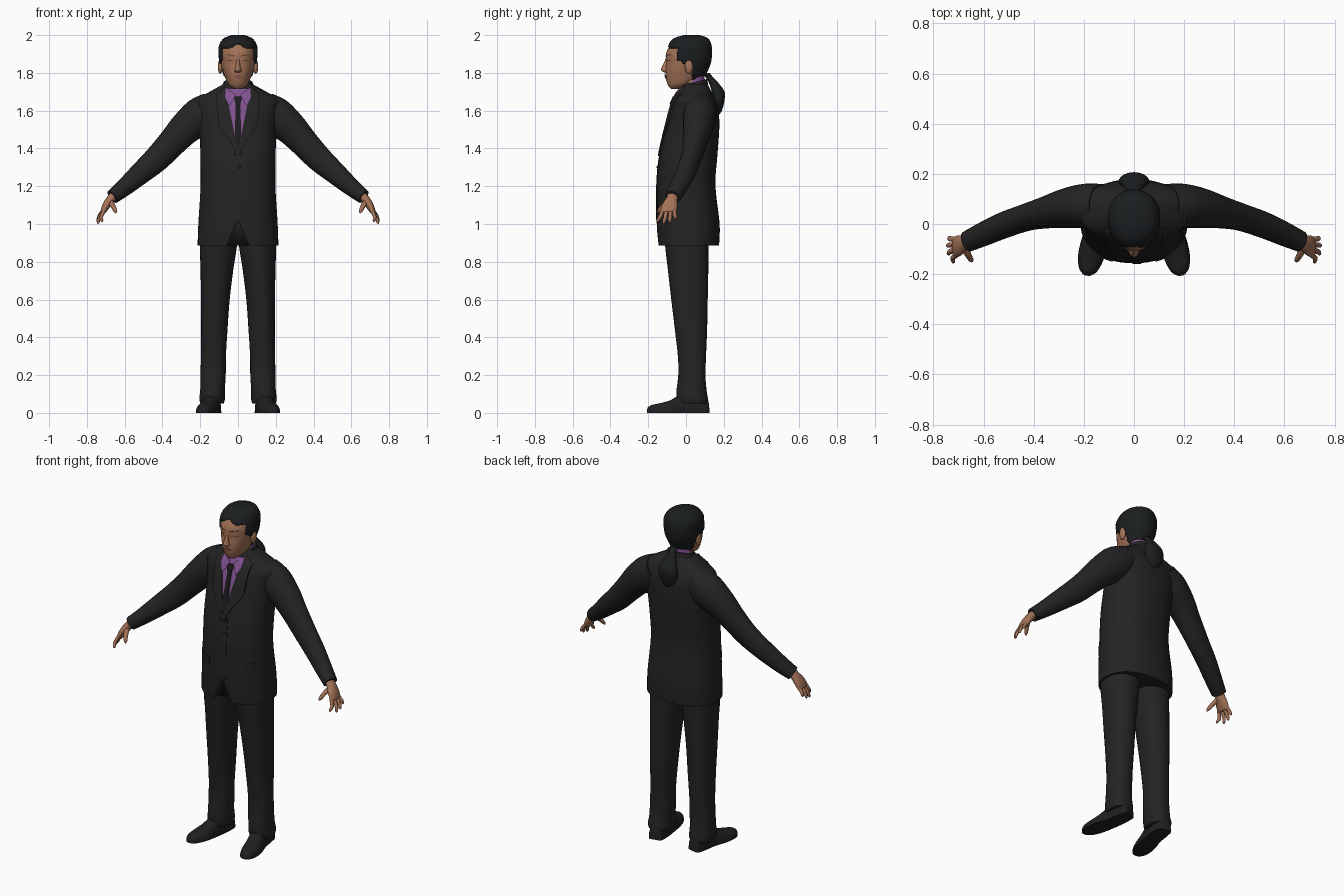
import bpy, bmesh, math
from mathutils import Vector

if "Cube" in bpy.data.objects:
    bpy.data.objects.remove(bpy.data.objects["Cube"])


def material(name, rgb):
    m = bpy.data.materials.new(name)
    m.diffuse_color = (*rgb, 1)
    m.use_nodes = True
    m.node_tree.nodes["Principled BSDF"].inputs["Base Color"].default_value = m.diffuse_color
    return m


SUIT = material("suit_black", (0.017, 0.017, 0.018))
TIE = material("tie_black", (0.011, 0.011, 0.012))
SHOE = material("shoe_black", (0.014, 0.014, 0.014))
HAIR = material("hair_black", (0.011, 0.013, 0.014))
SHIRT = material("shirt_purple", (0.22, 0.085, 0.28))
SKIN = material("skin_tan", (0.37, 0.17, 0.095))
LIP = material("lip_brown", (0.27, 0.105, 0.07))
BROW = material("brow_brown", (0.15, 0.07, 0.04))


def smooth_rows(rows, steps=5):
    """Catmull-Rom resampling of a short list of section tuples."""
    out = []
    for i in range(len(rows) - 1):
        a, b, c, d = (rows[max(i - 1, 0)], rows[i], rows[i + 1], rows[min(i + 2, len(rows) - 1)])
        for k in range(steps):
            t = k / steps
            out.append(tuple(0.5 * (2 * q + (r - p) * t + (2 * p - 5 * q + 4 * r - s) * t * t
                                    + (3 * q - p - 3 * r + s) * t ** 3) for p, q, r, s in zip(a, b, c, d)))
    return out + [tuple(rows[-1])]


def spow(v, e):
    return math.copysign(abs(v) ** e, v)


def finish(name, bm, mat, angle=45):
    bmesh.ops.recalc_face_normals(bm, faces=bm.faces)
    me = bpy.data.meshes.new(name)
    bm.to_mesh(me)
    bm.free()
    me.materials.append(mat)
    ob = bpy.data.objects.new(name, me)
    bpy.context.collection.objects.link(ob)
    bpy.ops.object.select_all(action='DESELECT')
    ob.select_set(True)
    bpy.context.view_layer.objects.active = ob
    bpy.ops.object.shade_smooth_by_angle(angle=math.radians(angle))
    return ob


def skin_rings(rings, caps=True):
    bm = bmesh.new()
    vs = [[bm.verts.new(p) for p in ring] for ring in rings]
    n = len(vs[0])
    for a, b in zip(vs, vs[1:]):
        for i in range(n):
            bm.faces.new((a[i], a[(i + 1) % n], b[(i + 1) % n], b[i]))
    if caps:
        bm.faces.new(vs[0])
        bm.faces.new(vs[-1])
    return bm


def stack(name, rows, mat, side=1, n=2.0, segs=40, tilt=0.0, keep=None):
    """Horizontal rings: (z, x centre, half width, y centre, front depth, back depth)."""
    rings = []
    for z, xc, rx, yc, f, b in smooth_rows(rows):
        ring = []
        for i in range(segs):
            a = 2 * math.pi * i / segs
            c, s = spow(math.cos(a), 2 / n), spow(math.sin(a), 2 / n)
            y = yc + s * (f if s < 0 else b)
            ring.append((side * (xc + rx * c), y, z + tilt * (y - 0.04)))
        rings.append(ring)
    bm = skin_rings(rings)
    if keep:
        drop = [f for f in bm.faces if not keep(f.calc_center_median())]
        bmesh.ops.delete(bm, geom=drop, context='FACES')
    return finish(name, bm, mat)


def tube(name, rows, mat, side=1, ref=(0, 1, 0), n=2.0, segs=20, floor=None):
    """Rings across a path: (x, y, z, radius across, radius along ref)."""
    rows = smooth_rows(rows)
    rings = []
    for i, r in enumerate(rows):
        p = Vector(r[:3])
        t = (Vector(rows[min(i + 1, len(rows) - 1)][:3]) - Vector(rows[max(i - 1, 0)][:3])).normalized()
        v = Vector(ref)
        v = (v - t * t.dot(v)).normalized()
        u = v.cross(t)
        ring = []
        for k in range(segs):
            a = 2 * math.pi * k / segs
            q = p + u * r[3] * spow(math.cos(a), 2 / n) + v * r[4] * spow(math.sin(a), 2 / n)
            ring.append((side * q.x, q.y, q.z if floor is None else max(q.z, floor)))
        rings.append(ring)
    return finish(name, skin_rings(rings), mat)


def front_y(rows, n, x, z):
    for a, b in zip(rows, rows[1:]):
        if a[0] <= z <= b[0]:
            t = (z - a[0]) / (b[0] - a[0])
            _, _, rx, yc, f, _ = (p + (q - p) * t for p, q in zip(a, b))
            return yc - f * (1 - min(abs(x) / rx, 0.985) ** n) ** (1 / n)
    return 0


def patch(name, corners, mat, rows, n, lift, side=1, res=10, thick=0.006):
    """Four (x, z) corners draped over the front of a ring stack."""
    dense = smooth_rows(rows)
    a, b, c, d = (Vector(p) for p in corners)
    bm = bmesh.new()
    g = []
    for i in range(res + 1):
        u = i / res
        line = []
        for j in range(res + 1):
            p = a.lerp(b, u).lerp(d.lerp(c, u), j / res)
            line.append((side * p.x, front_y(dense, n, p.x, p.y) - lift, p.y))
        g.append([bm.verts.new(p) for p in line])
    for i in range(res):
        for j in range(res):
            bm.faces.new((g[i][j], g[i + 1][j], g[i + 1][j + 1], g[i][j + 1]))
    back = bmesh.ops.extrude_face_region(bm, geom=bm.faces[:])
    bmesh.ops.translate(bm, verts=[v for v in back['geom'] if isinstance(v, bmesh.types.BMVert)], vec=(0, thick, 0))
    return finish(name, bm, mat)


def ball(name, loc, size, mat):
    bm = bmesh.new()
    bmesh.ops.create_uvsphere(bm, u_segments=16, v_segments=10, radius=1)
    for v in bm.verts:
        v.co = Vector(a * b + c for a, b, c in zip(v.co, size, loc))
    return finish(name, bm, mat)


# Jacket body
TORSO = [(0.885, 0, .214, .01, .158, .165), (1.0, 0, .210, .01, .165, .168), (1.2, 0, .198, 0, .155, .156),
         (1.35, 0, .199, .01, .152, .155), (1.5, 0, .203, .04, .15, .136), (1.6, 0, .215, .06, .145, .113),
         (1.655, 0, .222, .07, .135, .088), (1.70, 0, .15, .07, .112, .065), (1.747, 0, .066, .05, .06, .06)]
TN = 2.3
jacket = stack("jacket", TORSO, SUIT, n=TN, segs=56)

# Cutaway at the front hem
bm = bmesh.new()
tri = [[bm.verts.new((x, y, z)) for x, z in ((-.065, .87), (.065, .87), (0, 1.02))] for y in (-.25, -.1)]
for i in range(3):
    bm.faces.new((tri[0][i], tri[0][(i + 1) % 3], tri[1][(i + 1) % 3], tri[1][i]))
bm.faces.new(tri[0])
bm.faces.new(tri[1])
cutter = finish("hem_cutter", bm, SUIT)
cutter.hide_render = True
cutter.hide_set(True)
mod = jacket.modifiers.new("hem_opening", 'BOOLEAN')
mod.operation, mod.solver, mod.object = 'DIFFERENCE', 'EXACT', cutter

# Shirt front, tie and jacket details
patch("shirt_front", [(-.078, 1.715), (.078, 1.715), (.006, 1.37), (-.006, 1.37)], SHIRT, TORSO, TN, .003)
patch("tie_blade", [(-.012, 1.645), (.012, 1.645), (.02, 1.36), (-.02, 1.36)], TIE, TORSO, TN, .008)
patch("tie_knot", [(-.022, 1.675), (.022, 1.675), (.012, 1.635), (-.012, 1.635)], TIE, TORSO, TN, .014, thick=.009)
patch("front_overlap", [(-.008, 1.37), (.03, 1.37), (.03, 1.02), (-.004, 1.02)], SUIT, TORSO, TN, .003)
ball("jacket_button", (.008, -.15, 1.3), (.007, .006, .007), TIE)
for s, tag in ((1, "left"), (-1, "right")):
    patch("lapel_" + tag, [(.07, 1.73), (.115, 1.69), (.105, 1.53), (-.006, 1.36)], SUIT, TORSO, TN, .009, s, 14, .009)
    patch("collar_point_" + tag, [(.01, 1.683), (.066, 1.725), (.068, 1.67), (.045, 1.625)], SHIRT, TORSO, TN, .011, s)
    patch("pocket_flap_" + tag, [(.085, 1.125), (.18, 1.135), (.18, 1.1), (.085, 1.09)], SUIT, TORSO, TN, .005, s)

# Collars and neck
stack("jacket_collar", [(1.70, 0, .09, .055, .06, .065), (1.75, 0, .076, .05, .05, .062)], SUIT, tilt=.25)
stack("shirt_collar", [(1.70, 0, .072, .04, .078, .06), (1.762, 0, .064, .04, .068, .058)], SHIRT, tilt=.75)
stack("neck", [(1.62, 0, .062, .03, .055, .06), (1.72, 0, .058, .03, .057, .058), (1.82, 0, .062, .03, .06, .06)], SKIN)

# Head
HEAD = [(1.716, 0, .022, -.058, .022, .03), (1.735, 0, .047, -.035, .06, .06), (1.77, 0, .066, 0, .107, .08),
        (1.81, 0, .08, .01, .118, .095), (1.85, 0, .09, .02, .125, .1), (1.9, 0, .095, .025, .131, .1),
        (1.94, 0, .091, .03, .118, .092), (1.975, 0, .068, .03, .088, .075), (1.993, 0, .025, .03, .035, .03)]
stack("head", HEAD, SKIN, n=2.1, segs=48)


# Hair shell, trimmed along a hairline that drops behind the ears
def hairline(p):
    if p.y < -.045:
        return p.z > 1.942 + .012 * math.cos(p.x * 50)
    if p.y < .012:
        return p.z > 1.868 - (p.y + .045) * .5
    return p.z > (1.84 if p.y < .035 else 1.765)


hair = stack("hair", [(z + .007, x, rx + .009, yc, f + .008, b + .013) for z, x, rx, yc, f, b in HEAD],
             HAIR, n=2.1, segs=72, keep=hairline)
mod = hair.modifiers.new("hair_thickness", 'SOLIDIFY')
mod.thickness, mod.offset = .008, -1
stack("ponytail", [(1.575, 0, .008, .165, .006, .006), (1.60, 0, .034, .168, .02, .022), (1.65, 0, .06, .17, .03, .033),
                   (1.70, 0, .054, .168, .032, .036), (1.75, 0, .03, .145, .025, .024),
                   (1.775, 0, .02, .125, .02, .02), (1.80, 0, .026, .105, .02, .02)], HAIR, segs=24)

# Face
stack("nose", [(1.802, 0, .012, -.105, .008, .01), (1.812, 0, .02, -.105, .026, .01),
               (1.825, 0, .015, -.105, .026, .01), (1.86, 0, .009, -.1, .014, .01),
               (1.89, 0, .008, -.098, .005, .01)], SKIN, segs=20)
patch("upper_lip", [(-.008, 1.791), (.008, 1.791), (.026, 1.782), (-.026, 1.782)], LIP, HEAD, 2.1, .005)
patch("lower_lip", [(-.026, 1.781), (.026, 1.781), (.012, 1.77), (-.012, 1.77)], LIP, HEAD, 2.1, .004)
for s, tag in ((1, "left"), (-1, "right")):
    patch("eyelid_line_" + tag, [(.02, 1.866), (.053, 1.868), (.052, 1.864), (.022, 1.862)], BROW, HEAD, 2.1, .002, s)
    patch("eyebrow_" + tag, [(.016, 1.893), (.058, 1.899), (.06, 1.894), (.016, 1.887)], BROW, HEAD, 2.1, .002, s)
    ball("ear_" + tag, (s * .094, .015, 1.833), (.013, .022, .038), SKIN)

# Limbs, built once per side
for s, tag in ((1, "left"), (-1, "right")):
    tube("sleeve_" + tag, [(.13, .075, 1.615, .09, .085), (.2, .072, 1.568, .102, .088), (.275, .062, 1.51, .088, .078),
                           (.35, .046, 1.43, .076, .064), (.43, .026, 1.345, .069, .054), (.52, -.005, 1.265, .058, .052),
                           (.6, -.04, 1.195, .047, .048), (.665, -.07, 1.143, .038, .042)], SUIT, s, segs=28)
    # Palm, fingers and thumb
    tube("palm_" + tag, [(.645, -.064, 1.165, .024, .028), (.675, -.075, 1.13, .023, .031), (.697, -.085, 1.098, .021, .041),
                         (.713, -.093, 1.068, .015, .042), (.717, -.094, 1.06, .008, .036)], SKIN, s)
    for i, (x, y, z) in enumerate(((.72, -.15, 1.01), (.74, -.118, 1.0), (.743, -.086, 1.008), (.738, -.056, 1.025))):
        by = -.122 + i * .02
        tube(f"finger_{i + 1}_{tag}", [(.706, by, 1.078, .01, .011), ((.714 + x) / 2 + .006, (by + y) / 2, (1.07 + z) / 2, .0095, .0105),
                                       (x, y, z + .008, .007, .008), (x, y, z, .002, .002)], SKIN, s, segs=10)
    tube("thumb_" + tag, [(.678, -.09, 1.12, .015, .016), (.662, -.122, 1.095, .012, .013), (.65, -.143, 1.07, .009, .01),
                          (.646, -.15, 1.058, .003, .003)], SKIN, s, ref=(1, 0, 0), segs=10)
    stack("trouser_leg_" + tag, [(.05, .137, .062, .04, .08, .073), (.075, .137, .068, .04, .088, .076),
                                 (.12, .135, .065, .035, .085, .074), (.2, .132, .067, .03, .071, .073),
                                 (.3, .13, .066, .03, .073, .076), (.45, .125, .07, .03, .09, .082),
                                 (.6, .12, .076, .025, .103, .09), (.75, .112, .086, .02, .115, .098),
                                 (.88, .104, .098, .01, .12, .108), (.96, .1, .098, .01, .12, .108)], SUIT, s, n=2.2, segs=32)
    tube("shoe_" + tag, [(.128, .118, 0, .028, .055), (.13, .105, 0, .04, .085), (.135, .05, 0, .046, .1),
                         (.145, -.02, 0, .048, .1), (.16, -.08, 0, .053, .068), (.173, -.135, 0, .051, .052),
                         (.183, -.18, 0, .038, .042), (.187, -.2, 0, .02, .03), (.188, -.206, 0, .008, .018)],
         SHOE, s, ref=(0, 0, 1), n=2.4, segs=32, floor=0)
